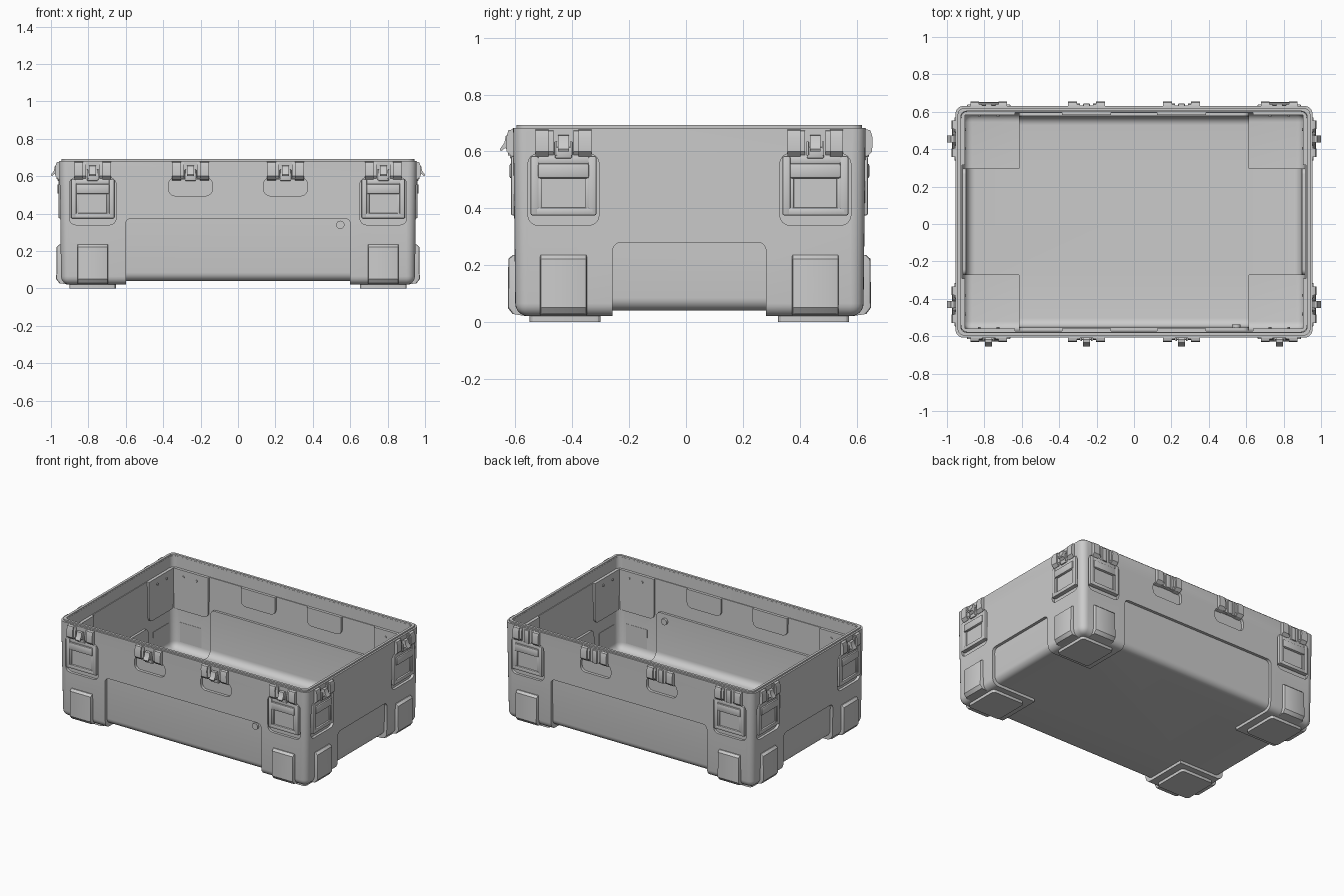
import bpy, bmesh
from math import radians, pi
from mathutils import Matrix, Vector

if "Cube" in bpy.data.objects:
    bpy.data.objects.remove(bpy.data.objects["Cube"])

CY = 0.012  # shell centre in y (latches make the front deeper)


def add_box(bm, x0, x1, y0, y1, z0, z1, r=0.0, axis=None, seg=2):
    """Box; rounds all edges, or only those parallel to axis."""
    vs = bmesh.ops.create_cube(bm, size=1)['verts']
    for v in vs:
        v.co = Vector((x1 if v.co.x > 0 else x0, y1 if v.co.y > 0 else y0, z1 if v.co.z > 0 else z0))
    if r:
        es = {e for v in vs for e in v.link_edges}
        if axis is not None:
            es = {e for e in es if abs((e.verts[0].co - e.verts[1].co).normalized()[axis]) > 0.9}
        bmesh.ops.bevel(bm, geom=list(es), offset=r, segments=seg, profile=0.5,
                        affect='EDGES', clamp_overlap=False)


def add_prism(bm, prof, x0, x1):
    """Profile of (outward, z) points swept along x."""
    a = [bm.verts.new((x0, -o, z)) for o, z in prof]
    b = [bm.verts.new((x1, -o, z)) for o, z in prof]
    bm.faces.new(a)
    bm.faces.new(b[::-1])
    n = len(prof)
    for i in range(n):
        j = (i + 1) % n
        bm.faces.new((a[j], a[i], b[i], b[j]))


def to_mesh(bm, name):
    bmesh.ops.recalc_face_normals(bm, faces=bm.faces[:])
    me = bpy.data.meshes.new(name)
    bm.to_mesh(me)
    bm.free()
    return me


def to_obj(me, name, matrix=None):
    ob = bpy.data.objects.new(name, me)
    if matrix is not None:
        ob.matrix_world = matrix
    bpy.context.collection.objects.link(ob)
    return ob


def box_obj(name, *args, matrix=None, **kw):
    bm = bmesh.new()
    add_box(bm, *args, **kw)
    me = to_mesh(bm, name)
    if matrix is not None:
        me.transform(matrix)
    return to_obj(me, name)


def tub(name, d, zb, zt, r=0.045, round_bottom=True):
    """Slightly tapered case volume inset by d, with rounded corners."""
    bm = bmesh.new()
    for v in bmesh.ops.create_cube(bm, size=1)['verts']:
        z = zt if v.co.z > 0 else zb
        hx, hy = 0.945 + 0.0145 * z - d, 0.612 + 0.0116 * z - d
        v.co = Vector((hx if v.co.x > 0 else -hx, CY + (hy if v.co.y > 0 else -hy), z))
    es = []
    for e in bm.edges:
        top = all(abs(v.co.z - zt) < 1e-5 for v in e.verts)
        bot = all(abs(v.co.z - zb) < 1e-5 for v in e.verts)
        if not top and (round_bottom or not bot):
            es.append(e)
    bmesh.ops.bevel(bm, geom=es, offset=r, segments=6, profile=0.5, affect='EDGES')
    return to_obj(to_mesh(bm, name), name)


def boolean(a, b, op='DIFFERENCE'):
    m = a.modifiers.new('bool', 'BOOLEAN')
    m.operation, m.object, m.solver = op, b, 'EXACT'
    bpy.context.view_layer.objects.active = a
    bpy.ops.object.modifier_apply(modifier=m.name)
    bpy.data.objects.remove(b)


def wall(side, u):
    """Matrix of a wall frame: x along the wall, -y outward."""
    ang, depth = {'front': (0, .618), 'right': (90, .951), 'back': (180, .618), 'left': (-90, .951)}[side]
    return Matrix.Translation((0, CY, 0)) @ Matrix.Rotation(radians(ang), 4, 'Z') @ Matrix.Translation((u, -depth, 0))


# positions along each wall: corner sets (handle + ribs + bumper) and middle sets
CORNERS = [(s, u) for s in ('front', 'back') for u in (-.777, .777)] + \
          [(s, u) for s in ('left', 'right') for u in (-.443, .443)]
MIDDLES = [(s, u) for s in ('front', 'back') for u in (-.254, .254)]


def slots(grow, d, zb):
    """Cutter for the wide panels that run across the walls and underside."""
    a = box_obj('slot', -.6 - grow, .6 + grow, -2, 2, -.2, .375 + grow, r=.03, axis=1, seg=4)
    b = box_obj('slot', -2, 2, CY - .27 - grow, CY + .27 + grow, -.2, .28 + grow, r=.03, axis=0, seg=4)
    boolean(a, b, 'UNION')
    boolean(a, tub('core', d, zb, .9))
    return a


def pockets(grow, depth, top):
    """Cutters for the pockets behind handles and under latches."""
    for group, half, z0 in ((CORNERS, .125, .34), (MIDDLES, .117, .495)):
        for s, u in group:
            yield box_obj('pocket', -half - grow, half + grow, -.2, depth, z0 - grow, top,
                          r=.035, axis=1, seg=4, matrix=wall(s, u))


# case shell
shell = tub('case_shell', 0, .02, .682)
boolean(shell, slots(0, .02, .04))
for p in pockets(0, .02, .592):
    boolean(shell, p)
cavity = tub('cavity', .035, .055, .64)
boolean(cavity, slots(.015, .052, .073))
for p in pockets(.015, .048, .70):
    boolean(cavity, p)
boolean(shell, cavity)
boolean(shell, tub('upper_cavity', .03, .605, .8, .035, False))

# raised sealing rim
rim = tub('sealing_rim', .012, .675, .692, .036, False)
boolean(rim, tub('rim_hole', .029, .6, .8, .03, False))


# ribs that guard each latch
bm = bmesh.new()
add_box(bm, -.098, .098, -.004, .02, .582, .68)
for s in (-1, 1):
    add_prism(bm, [(-.02, .578), (.008, .583), (.025, .6), (.026, .65), (.019, .674), (-.01, .681)], s * .052, s * .098)
    add_prism(bm, [(-.02, .582), (.005, .587), (.015, .6), (.015, .65), (.01, .672), (-.01, .679)], s * .036, s * .052)
ribs = to_mesh(bm, 'latch_ribs')

# latch with hooked lever and base
bm = bmesh.new()
add_box(bm, -.03, .03, -.014, .02, .575, .615, r=.005)
add_prism(bm, [(0, .65), (.012, .657), (.028, .655), (.033, .63), (.049, .608), (.045, .6),
               (.03, .612), (.015, .6), (0, .6)], -.019, .019)
for s in (-1, 1):
    add_box(bm, s * .027 - .004, s * .027 + .004, -.02, .01, .585, .635, r=.002)
latch = to_mesh(bm, 'latch')

# folding carry handle in a framed plate
bm = bmesh.new()
add_box(bm, -.11, .11, .002, .025, .38, .58)
for s in (-1, 1):
    add_box(bm, s * .1015 - .0145, s * .1015 + .0145, -.01, .022, .375, .583, r=.006)
add_box(bm, -.112, .112, -.01, .022, .375, .402, r=.006)
add_box(bm, -.108, .108, -.006, .022, .555, .583, r=.006)
add_box(bm, -.09, .09, -.015, .015, .505, .558, r=.008)
for s in (-1, 1):
    add_box(bm, s * .083 - .008, s * .083 + .008, -.006, .02, .398, .51, r=.004)
handle = to_mesh(bm, 'carry_handle')

# lower corner bumper
bm = bmesh.new()
add_prism(bm, [(-.04, .235), (.004, .235), (.019, .222), (.021, .05), (.004, .028), (-.04, .021)], -.082, .082)
es = [e for e in bm.edges if all(-v.co.y > .003 for v in e.verts) and
      abs(e.verts[0].co.x - e.verts[1].co.x) < 1e-5]
bmesh.ops.bevel(bm, geom=es, offset=.009, segments=2, profile=.5, affect='EDGES')
bumper = to_mesh(bm, 'corner_bumper')

# rivets showing on the inner wall behind each handle
bm = bmesh.new()
for s in (-1, 1):
    bmesh.ops.create_cone(bm, cap_ends=True, segments=10, radius1=.008, radius2=.008, depth=.012,
                          matrix=Matrix.Translation((s * .05, .048, .56)) @ Matrix.Rotation(pi / 2, 4, 'X'))
rivets = to_mesh(bm, 'handle_rivets')

for i, (s, u) in enumerate(CORNERS + MIDDLES):
    M = wall(s, u)
    tag = f'{s}_{i}'
    to_obj(ribs, f'{tag}_latch_ribs', M)
    if s != 'back':
        to_obj(latch, f'{tag}_latch', M)
    if i < len(CORNERS):
        to_obj(handle, f'{tag}_carry_handle', M)
        to_obj(bumper, f'{tag}_corner_bumper', M)
        to_obj(rivets, f'{tag}_handle_rivets', M)

# centre ribs in place of latches on the back
for u in (-.777, -.254, .254, .777):
    box_obj('back_centre_rib', -.018, .018, -.014, .02, .58, .672, r=.005, matrix=wall('back', u))

# feet
for sx in (-1, 1):
    for sy in (-1, 1):
        x, y = sx * .777, CY + sy * .437
        box_obj('foot', x - .125, x + .125, y - .125, y + .125, 0, .035, r=.02, axis=2, seg=3)

# pressure valve on the front panel
bm = bmesh.new()
bmesh.ops.create_cone(bm, cap_ends=True, segments=24, radius1=.022, radius2=.022, depth=.06,
                      matrix=Matrix.Translation((.547, -.567, .34)) @ Matrix.Rotation(pi / 2, 4, 'X'))
to_obj(to_mesh(bm, 'pressure_valve'), 'pressure_valve')

# smooth shading with sharp edges kept
bpy.ops.object.select_all(action='DESELECT')
done = set()
for ob in bpy.context.scene.objects:
    if ob.data.name not in done:
        done.add(ob.data.name)
        ob.select_set(True)
        bpy.context.view_layer.objects.active = ob
bpy.ops.object.shade_smooth_by_angle(angle=radians(30))
